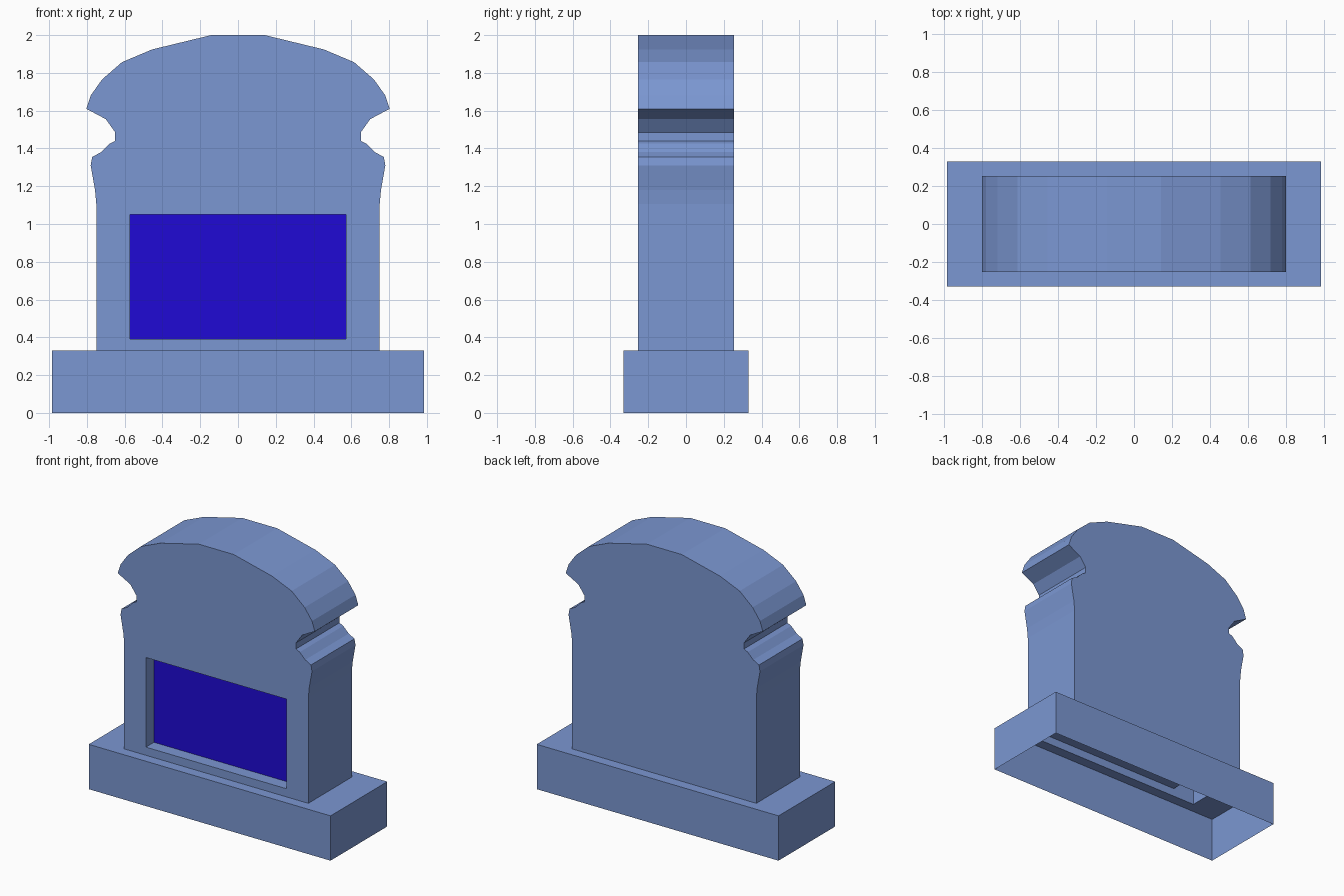
import bpy, bmesh

if "Cube" in bpy.data.objects:
    bpy.data.objects.remove(bpy.data.objects["Cube"])

FRONT, BACK, NICHE_BACK = -0.253, 0.253, -0.16
BASE_TOP = 0.33
NX, NZ0, NZ1 = 0.573, 0.39, 1.05

# Right half of the headstone outline, bottom to top
half = [(0.75, BASE_TOP), (0.75, 1.105), (0.757, 1.18), (0.78, 1.31),
        (0.772, 1.355), (0.725, 1.38), (0.68, 1.425), (0.65, 1.44),
        (0.65, 1.485), (0.70, 1.555), (0.803, 1.61), (0.78, 1.68),
        (0.72, 1.765), (0.614, 1.857), (0.455, 1.924), (0.142, 2.0)]
outline = half + [(-x, z) for x, z in reversed(half)]
niche = [(-NX, NZ0), (NX, NZ0), (NX, NZ1), (-NX, NZ1)]


def material(name, colour):
    mat = bpy.data.materials.new(name)
    mat.diffuse_color = (*colour, 1)
    mat.use_nodes = True
    mat.node_tree.nodes["Principled BSDF"].inputs["Base Color"].default_value = mat.diffuse_color
    return mat


stone = material("blue_stone", (0.198, 0.309, 0.645))
panel_blue = material("panel_blue", (0.014, 0.003, 0.66))


def to_object(bm, name, mat):
    bmesh.ops.recalc_face_normals(bm, faces=bm.faces[:])
    mesh = bpy.data.meshes.new(name)
    bm.to_mesh(mesh)
    bm.free()
    mesh.materials.append(mat)
    obj = bpy.data.objects.new(name, mesh)
    bpy.context.collection.objects.link(obj)
    return obj


def ring(bm, points, y):
    return [bm.verts.new((x, y, z)) for x, z in points]


def loop_edges(bm, verts):
    return [bm.edges.new((v, verts[(i + 1) % len(verts)])) for i, v in enumerate(verts)]


def bridge(bm, a, b, count):
    for i in range(count):
        j = (i + 1) % len(a)
        bm.faces.new((a[i], a[j], b[j], b[i]))


# Headstone: hollow shell, open underneath, with a recess in the front
bm = bmesh.new()
front, back = ring(bm, outline, FRONT), ring(bm, outline, BACK)
rim, inner = ring(bm, niche, FRONT), ring(bm, niche, NICHE_BACK)
edges = loop_edges(bm, front) + loop_edges(bm, rim)
bmesh.ops.triangle_fill(bm, edges=edges, use_beauty=True, normal=(0, -1, 0))
bm.faces.new(back)
bridge(bm, front, back, len(outline) - 1)
bridge(bm, rim, inner, 4)
to_object(bm, "headstone", stone)

# Coloured panel at the back of the recess
bm = bmesh.new()
bm.faces.new(ring(bm, niche, NICHE_BACK))
panel = to_object(bm, "inset_panel", panel_blue)
if panel.data.polygons[0].normal.y > 0:
    panel.data.flip_normals()


# Plinth: open-bottomed box whose top has a hole under the headstone
def rectangle(bm, x, y, z):
    return [bm.verts.new((sx * x, sy * y, z))
            for sx, sy in ((-1, -1), (1, -1), (1, 1), (-1, 1))]


bm = bmesh.new()
foot = rectangle(bm, 0.985, 0.33, 0)
top = rectangle(bm, 0.985, 0.33, BASE_TOP)
hole = rectangle(bm, 0.75, BACK, BASE_TOP)
bridge(bm, foot, top, 4)
bridge(bm, top, hole, 4)
to_object(bm, "plinth", stone)
